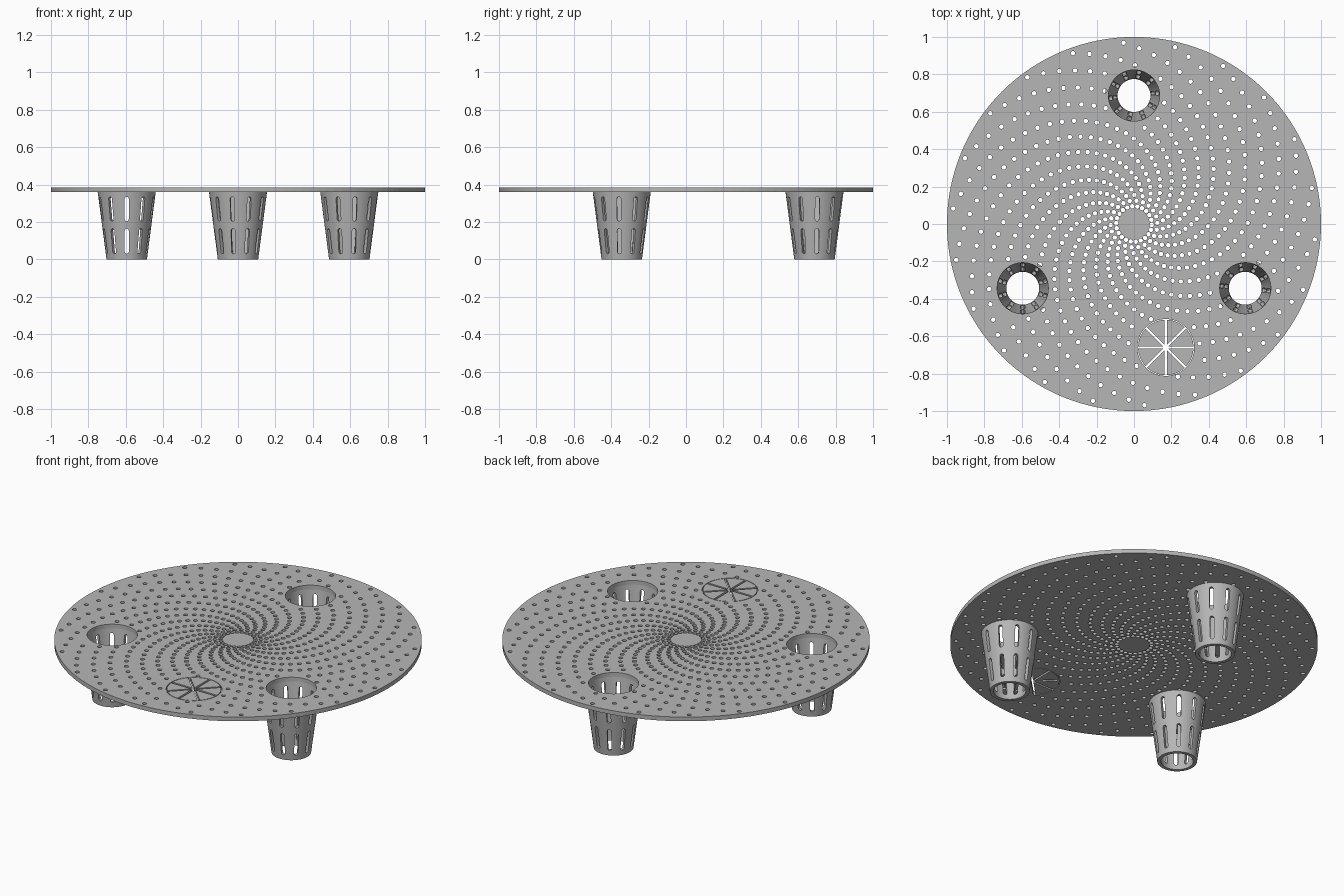
import bpy, bmesh, math
from math import sin, cos, pi, radians
from mathutils import Matrix, Vector

if "Cube" in bpy.data.objects:
    bpy.data.objects.remove(bpy.data.objects["Cube"], do_unlink=True)

grey = bpy.data.materials.new("plain grey")
grey.use_nodes = True
grey.diffuse_color = (0.47, 0.47, 0.47, 1)
grey.node_tree.nodes["Principled BSDF"].inputs["Base Color"].default_value = grey.diffuse_color

PLATE_BOTTOM, PLATE_TOP = 0.36, 0.385
LEG_ANGLES = (90, 210, 330)
LEG_DISTANCE = 0.687
LEG_INNER = 0.137
VENT = Vector((0.17, -0.66))
VENT_RADIUS = 0.152


def polar(r, degrees):
    return Vector((r * cos(radians(degrees)), r * sin(radians(degrees))))


def circle(center, r, n):
    return [center + polar(r, 360 * i / n) for i in range(n)]


def add_object(name, data):
    ob = bpy.data.objects.new(name, data)
    bpy.context.scene.collection.objects.link(ob)
    return ob


def baked_mesh(ob, name):
    """Evaluated mesh of an object, cleaned up."""
    bpy.context.view_layer.update()
    graph = bpy.context.evaluated_depsgraph_get()
    mesh = bpy.data.meshes.new_from_object(ob.evaluated_get(graph))
    mesh.name = name
    bm = bmesh.new()
    bm.from_mesh(mesh)
    bmesh.ops.remove_doubles(bm, verts=bm.verts, dist=0.00002)
    bmesh.ops.recalc_face_normals(bm, faces=bm.faces)
    bm.to_mesh(mesh)
    bm.free()
    mesh.materials.clear()
    mesh.materials.append(grey)
    return mesh


def filled_plate(name, outlines):
    """Flat plate cut from nested closed outlines."""
    curve = bpy.data.curves.new(name + "_outline", "CURVE")
    curve.dimensions = "2D"
    curve.fill_mode = "BOTH"
    curve.extrude = (PLATE_TOP - PLATE_BOTTOM) / 2
    for outline in outlines:
        spline = curve.splines.new("POLY")
        spline.points.add(len(outline) - 1)
        for point, co in zip(spline.points, outline):
            point.co = (co.x, co.y, 0, 1)
        spline.use_cyclic_u = True
        spline.use_smooth = False
    source = add_object(name + "_source", curve)
    mesh = baked_mesh(source, name)
    bpy.data.objects.remove(source, do_unlink=True)
    mesh.shade_flat()
    ob = add_object(name, mesh)
    ob.location.z = (PLATE_BOTTOM + PLATE_TOP) / 2
    return ob


# Perforated plate: rings of drain holes, each ring turned a little further
leg_centers = [polar(LEG_DISTANCE, a) for a in LEG_ANGLES]
outlines = [circle(Vector((0, 0)), 1.0, 128), circle(VENT, VENT_RADIUS, 64)]
outlines += [circle(c, LEG_INNER, 48) for c in leg_centers]
RINGS, PER_RING, HOLE = 30, 22, 0.012
for ring in range(RINGS):
    r = 0.97 - ring * (0.97 - 0.095) / (RINGS - 1)
    for k in range(PER_RING):
        c = polar(r, 93.3 - 5 * ring + 360 * k / PER_RING)
        if (c - VENT).length < VENT_RADIUS + HOLE + 0.002:
            continue
        if min((c - p).length for p in leg_centers) < LEG_INNER + HOLE + 0.002:
            continue
        outlines.append(circle(c, HOLE, 12))
filled_plate("perforated_plate", outlines)

# Round vent: eight flaps separated by narrow slits
SLIT, FLAP_RADIUS = 0.006, 0.148
margin = math.degrees(math.asin(SLIT / FLAP_RADIUS))
flaps = []
for i in range(8):
    start, end = 45 * i + margin, 45 * (i + 1) - margin
    tip = VENT + polar(SLIT / sin(pi / 8), 45 * i + 22.5)
    flaps.append([tip] + [VENT + polar(FLAP_RADIUS, start + (end - start) * j / 8) for j in range(9)])
filled_plate("vent_flaps", flaps)

# Tapered hollow leg, lathed from a wall profile
bm = bmesh.new()
profile = [(0.088, 0), (0.108, 0), (0.155, PLATE_BOTTOM), (LEG_INNER, PLATE_BOTTOM)]
SEGMENTS = 48
rows = [[bm.verts.new((*polar(r, 360 * i / SEGMENTS), z)) for r, z in profile] for i in range(SEGMENTS)]
for i in range(SEGMENTS):
    a, b = rows[i], rows[(i + 1) % SEGMENTS]
    for j in range(4):
        k = (j + 1) % 4
        bm.faces.new((a[j], b[j], b[k], a[k]))
bmesh.ops.recalc_face_normals(bm, faces=bm.faces)
leg_blank_mesh = bpy.data.meshes.new("leg_blank")
bm.to_mesh(leg_blank_mesh)
bm.free()
leg_blank = add_object("leg_blank", leg_blank_mesh)

# Slot cutters: two rows of ten round-ended bars pointing outward
bm = bmesh.new()
SLOT = 0.011
for low, high in ((0.03, 0.165), (0.205, 0.335)):
    ends = [(high - SLOT, 0), (low + SLOT, 180)]
    section = []
    for z, turn in ends:
        for j in range(7):
            p = polar(SLOT, turn + 30 * j)
            section.append((p.x, z + p.y))
    for i in range(10):
        turn = Matrix.Rotation(radians(6 + 36 * i), 4, "Z")
        face = bm.faces.new([bm.verts.new(turn @ Vector((0.06, y, z))) for y, z in section])
        out = bmesh.ops.extrude_face_region(bm, geom=[face])
        moved = [v for v in out["geom"] if isinstance(v, bmesh.types.BMVert)]
        bmesh.ops.translate(bm, verts=moved, vec=turn @ Vector((0.14, 0, 0)))
bmesh.ops.recalc_face_normals(bm, faces=bm.faces)
cutter_mesh = bpy.data.meshes.new("slot_cutters")
bm.to_mesh(cutter_mesh)
bm.free()
cutters = add_object("slot_cutters", cutter_mesh)
cutters.hide_render = True

cut = leg_blank.modifiers.new("slots", "BOOLEAN")
cut.operation = "DIFFERENCE"
cut.solver = "EXACT"
cut.object = cutters
leg_mesh = baked_mesh(leg_blank, "slotted_leg")
for helper in (leg_blank, cutters):
    bpy.data.objects.remove(helper, do_unlink=True)

# Three legs, spaced evenly around the plate
for name, angle, center in zip(("back_leg", "front_right_leg", "front_left_leg"), LEG_ANGLES, leg_centers):
    leg = add_object(name, leg_mesh.copy())
    leg.location = (center.x, center.y, 0)
    leg.rotation_euler.z = radians(angle - 90)
    bpy.ops.object.select_all(action="DESELECT")
    leg.select_set(True)
    bpy.context.view_layer.objects.active = leg
    bpy.ops.object.shade_smooth_by_angle(angle=radians(30))
